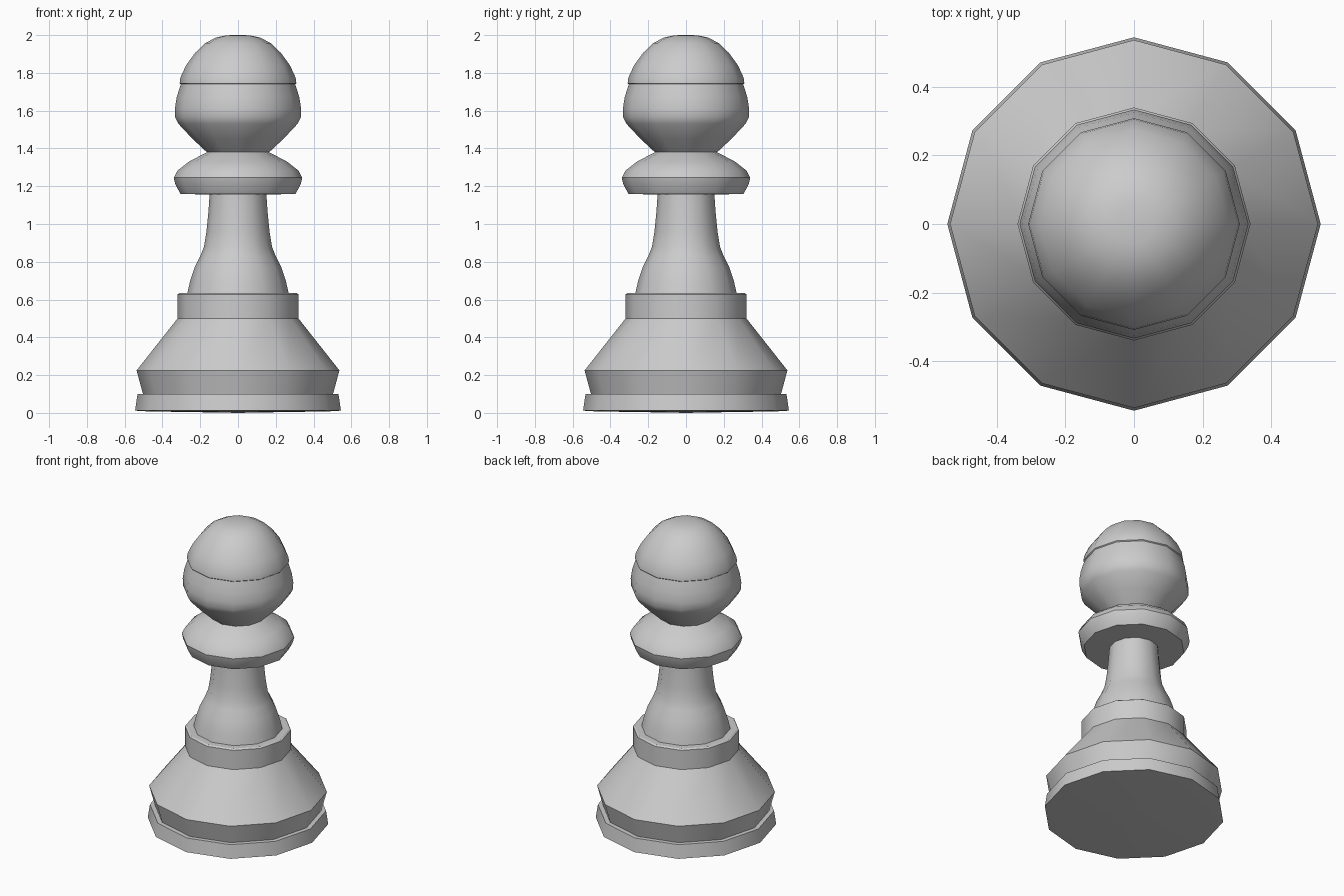
import bpy, bmesh, math

if "Cube" in bpy.data.objects:
    bpy.data.objects.remove(bpy.data.objects["Cube"])

SIDES = 12


def lathe(name, profile, angle=35):
    """Revolve a bottom-to-top (radius, height) profile into a 12-sided part."""
    bm = bmesh.new()
    rings = []
    for r, z in profile:
        if r == 0:
            rings.append([bm.verts.new((0, 0, z))] * SIDES)
        else:
            rings.append([bm.verts.new((r * math.cos(math.tau * i / SIDES),
                                        r * math.sin(math.tau * i / SIDES), z))
                          for i in range(SIDES)])
    for low, high in zip(rings, rings[1:]):
        for i in range(SIDES):
            j = (i + 1) % SIDES
            bm.faces.new(dict.fromkeys((low[i], low[j], high[j], high[i])))
    mesh = bpy.data.meshes.new(name)
    bm.to_mesh(mesh)
    bm.free()
    obj = bpy.data.objects.new(name, mesh)
    bpy.context.collection.objects.link(obj)
    bpy.ops.object.select_all(action='DESELECT')
    obj.select_set(True)
    bpy.context.view_layer.objects.active = obj
    bpy.ops.object.shade_smooth_by_angle(angle=math.radians(angle))
    return obj


# Foot disc with a faintly bulging underside and a narrow ledge on top
lathe("foot", [(0, 0), (0.10, 0.002), (0.48, 0.008), (0.545, 0.012),
               (0.532, 0.10), (0.503, 0.10)])

# Flared base, sloping shoulder and upright ring
lathe("base", [(0.503, 0.10), (0.537, 0.225), (0.32, 0.50),
               (0.32, 0.628), (0.31, 0.635), (0.268, 0.635)])

# Tapering neck
lathe("neck", [(0.268, 0.635), (0.253, 0.70), (0.23, 0.77), (0.20, 0.83),
               (0.18, 0.88), (0.167, 0.96), (0.157, 1.06), (0.15, 1.16)])

# Collar, flat underneath and rounded above
lathe("collar", [(0.15, 1.155), (0.305, 1.16), (0.332, 1.21), (0.34, 1.245),
                 (0.32, 1.283), (0.26, 1.33), (0.165, 1.38)])

# Bulb-shaped lower head
lathe("head", [(0.165, 1.38), (0.24, 1.45), (0.315, 1.53), (0.333, 1.565),
               (0.334, 1.61), (0.325, 1.67), (0.303, 1.74)])

# Domed cap with a small overhanging lip
lathe("head_cap", [(0.303, 1.74), (0.309, 1.745), (0.305, 1.775), (0.275, 1.84),
                   (0.228, 1.905), (0.175, 1.957), (0.115, 1.988),
                   (0.06, 1.999), (0, 2.0)], angle=45)
